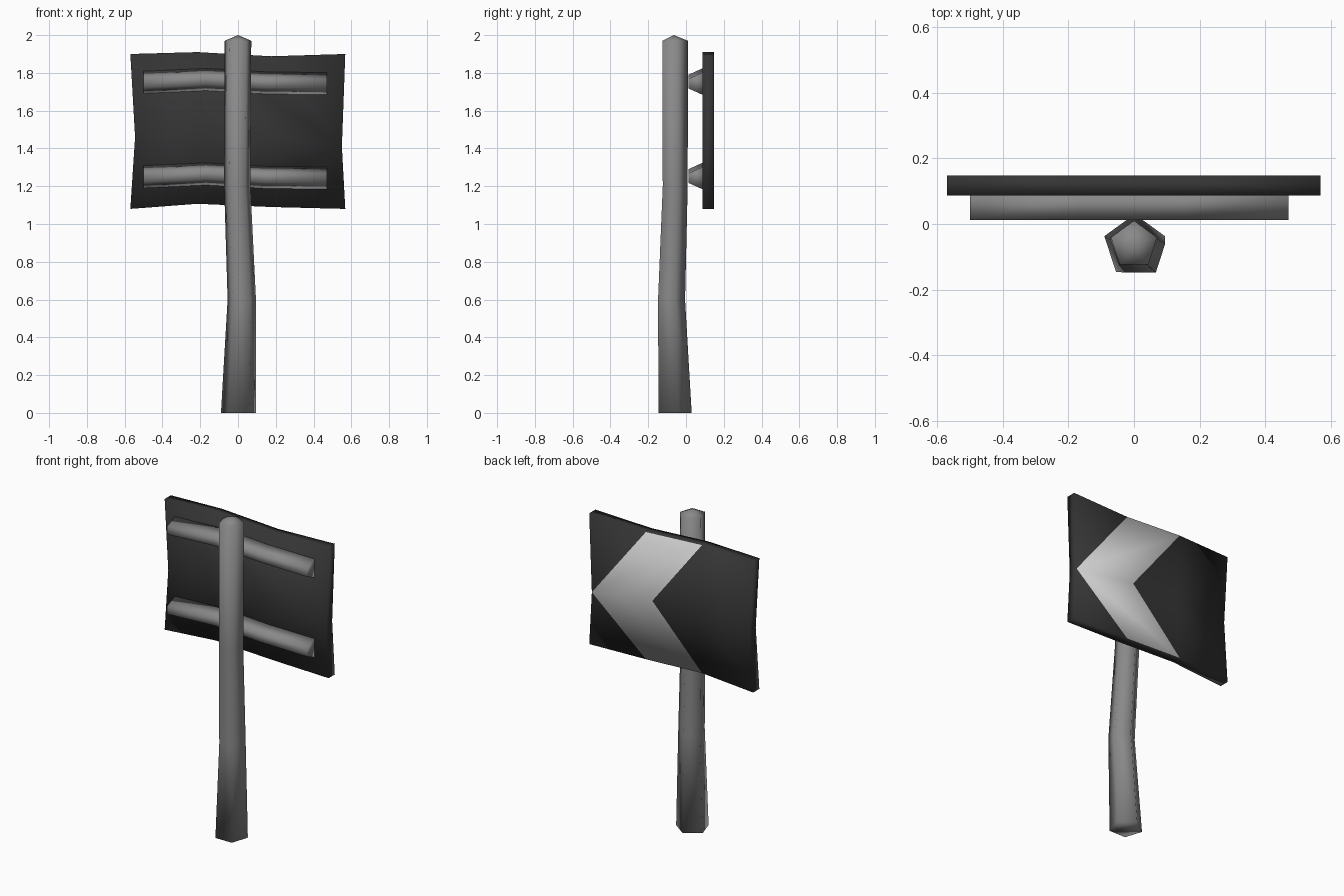
import bpy, bmesh
from math import sin, cos, tau

cube = bpy.data.objects.get("Cube")
if cube:
    bpy.data.objects.remove(cube, do_unlink=True)


def material(name, value):
    mat = bpy.data.materials.new(name)
    mat.use_nodes = True
    color = (value, value, value, 1)
    mat.diffuse_color = color
    bsdf = mat.node_tree.nodes["Principled BSDF"]
    bsdf.inputs["Base Color"].default_value = color
    bsdf.inputs["Roughness"].default_value = 0.8
    return mat


steel = material("steel grey", 0.25)
dark = material("dark panel", 0.035)
light = material("light arrow", 0.6)


def finish(name, bm, mats):
    bmesh.ops.recalc_face_normals(bm, faces=bm.faces)
    for f in bm.faces:
        f.smooth = True
    mesh = bpy.data.meshes.new(name)
    bm.to_mesh(mesh)
    bm.free()
    obj = bpy.data.objects.new(name, mesh)
    bpy.context.collection.objects.link(obj)
    for m in mats:
        mesh.materials.append(m)
    return obj


def loft(bm, rings):
    """Skin a list of equal-sized point rings and return the vertex rings."""
    loops = [[bm.verts.new(p) for p in ring] for ring in rings]
    n = len(loops[0])
    for a, b in zip(loops, loops[1:]):
        for i in range(n):
            j = (i + 1) % n
            bm.faces.new((a[i], a[j], b[j], b[i]))
    return loops


# Crooked five-sided post with a shallow pointed cap: (x, y, z, radius)
bm = bmesh.new()
sections = [(0.002, -0.067, 0, 0.097), (0.02, -0.084, 0.6, 0.079),
            (-0.004, -0.064, 1.2, 0.073), (0, -0.064, 1.97, 0.074)]
loops = loft(bm, [[(x + r * sin(tau * i / 5), y + r * cos(tau * i / 5), z)
                   for i in range(5)] for x, y, z, r in sections])
bm.faces.new(loops[0])
tip = bm.verts.new((0, -0.064, 2))
for i in range(5):
    bm.faces.new((loops[-1][i], loops[-1][(i + 1) % 5], tip))
finish("post", bm, [steel])

# Two bent rails, tapering towards the post
for name, height in (("upper_rail", 1.75), ("lower_rail", 1.25)):
    bm = bmesh.new()
    path = [(-0.5, 0), (-0.17, 0.015), (0.15, -0.003), (0.47, -0.007)]
    profile = [(0.012, -0.025), (0.012, 0.025), (0.09, 0.06), (0.09, -0.06)]
    loops = loft(bm, [[(x, y, height + dz + z) for y, z in profile]
                      for x, dz in path])
    bm.faces.new(loops[0])
    bm.faces.new(loops[-1])
    finish(name, bm, [steel])

# Warped sign panel: three rows of four points, bottom to top
rows = [[(-0.57, 1.08), (-0.215, 1.107), (0.175, 1.09), (0.568, 1.08)],
        [(-0.545, 1.46), (-0.215, 1.48), (0.13, 1.468), (0.55, 1.41)],
        [(-0.57, 1.9), (-0.215, 1.91), (0.175, 1.888), (0.568, 1.9)]]
bm = bmesh.new()
front, back = [[[bm.verts.new((x, y, z)) for x, z in row] for row in rows]
               for y in (0.087, 0.148)]
for side in (front, back):
    mid = side[1]
    for edge in (side[0], side[2]):
        bm.faces.new((edge[0], edge[1], mid[1], mid[0]))
        bm.faces.new((edge[1], mid[2], mid[1]))
        arrow = bm.faces.new((edge[1], edge[2], mid[3], mid[2]))
        bm.faces.new((edge[2], edge[3], mid[3]))
        if side is back:
            arrow.material_index = 1


def outline(s):
    return s[0] + [s[1][3]] + s[2][::-1] + [s[1][0]]


a, b = outline(front), outline(back)
for i in range(len(a)):
    j = (i + 1) % len(a)
    bm.faces.new((a[i], a[j], b[j], b[i]))
finish("sign_panel", bm, [dark, light])
